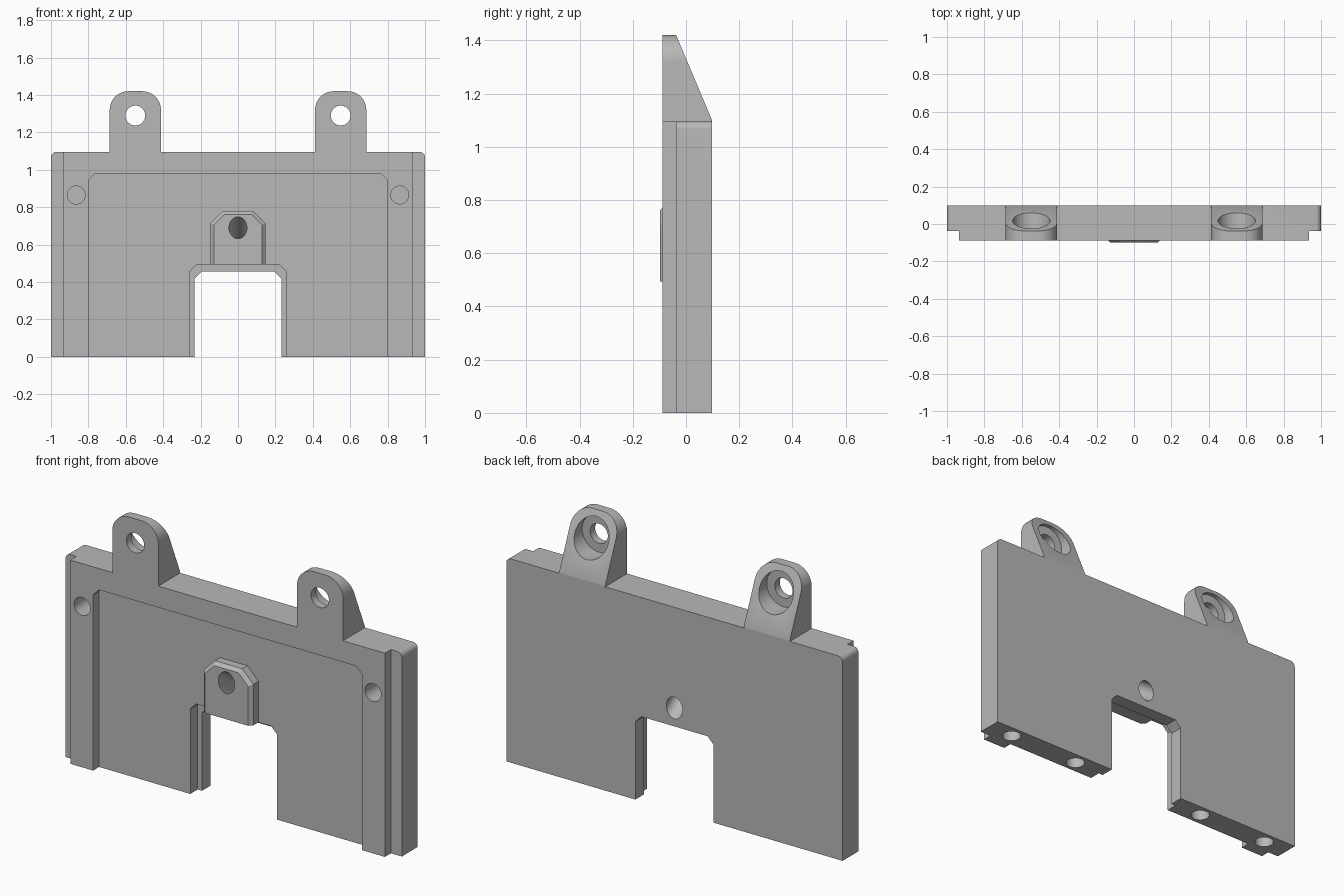
import bpy, bmesh, math
from mathutils import Matrix, Vector

cube = bpy.data.objects.get("Cube")
if cube:
    bpy.data.objects.remove(cube, do_unlink=True)

BACK, STEP, FRONT, BOSS = 0.098, -0.037, -0.088, -0.098
TOP = 1.095
EAR_X, HOLE_Z = 0.549, 1.29

grey = bpy.data.materials.new("plain_grey")
grey.use_nodes = True
colour = (0.48, 0.48, 0.48, 1)
grey.diffuse_color = colour
grey.node_tree.nodes["Principled BSDF"].inputs["Base Color"].default_value = colour


def make_object(name, bm):
    bmesh.ops.recalc_face_normals(bm, faces=bm.faces)
    mesh = bpy.data.meshes.new(name)
    bm.to_mesh(mesh)
    bm.free()
    mesh.materials.append(grey)
    obj = bpy.data.objects.new(name, mesh)
    bpy.context.collection.objects.link(obj)
    return obj


def loft(name, sections):
    """Solid through (y, xz outline) sections of equal point count."""
    bm = bmesh.new()
    rings = [[bm.verts.new((x, y, z)) for x, z in pts] for y, pts in sections]
    n = len(rings[0])
    for a, b in zip(rings, rings[1:]):
        for i in range(n):
            j = (i + 1) % n
            bm.faces.new((a[i], a[j], b[j], b[i]))
    bm.faces.new(rings[0])
    bm.faces.new(rings[-1])
    return make_object(name, bm)


def prism(name, pts, y0, y1):
    return loft(name, [(y0, pts), (y1, pts)])


def arch(half, bottom, top, corner, steps=1, cx=0):
    """Upright outline with chamfered (steps=1) or rounded top corners."""
    pts = [(half, bottom)]
    for i in range(steps + 1):
        a = math.pi / 2 * i / steps
        pts.append((half - corner + corner * math.cos(a),
                    top - corner + corner * math.sin(a)))
    pts += [(-x, z) for x, z in reversed(pts)]
    return [(x + cx, z) for x, z in pts]


def drill(name, start, end, radius):
    start, end = Vector(start), Vector(end)
    axis = end - start
    bm = bmesh.new()
    turn = axis.to_track_quat("Z", "Y").to_matrix().to_4x4()
    bmesh.ops.create_cone(bm, cap_ends=True, segments=48, radius1=radius,
                          radius2=radius, depth=axis.length,
                          matrix=Matrix.Translation((start + end) / 2) @ turn)
    return make_object(name, bm)


# Back panel with rounded top corners
body = prism("bracket_plate", arch(1, 0, TOP, 0.028, 8), STEP, BACK)

# Raised border around the front recess, open at the bottom
recess = arch(0.8, 0, 0.98, 0.036)
border = [(0.935, 0), (0.935, TOP), (-0.935, TOP), (-0.935, 0)] + recess[::-1]
added = [prism("front_border", border, FRONT, STEP + 0.015)]

# Chamfered central boss
outer = arch(0.147, 0.45, 0.78, 0.066)
inner = arch(0.129, 0.45, 0.762, 0.058)
added.append(loft("boss", [(STEP + 0.015, outer), (-0.08, outer), (BOSS, inner)]))

# Mounting ears
for side in (-1, 1):
    added.append(prism("ear", arch(0.137, TOP - 0.04, 1.42, 0.1, 12, side * EAR_X),
                       FRONT, BACK))

# Slope on the backs of the ears
bm = bmesh.new()
slope = (1.42 - 1.10) / (STEP - BACK)
ends = [(y, 1.10 + slope * (y - BACK)) for y in (-0.1, 0.12)]
tri = ends + [(0.12, ends[0][1])]
face = bm.faces.new([bm.verts.new((-1.2, y, z)) for y, z in tri])
ext = bmesh.ops.extrude_face_region(bm, geom=[face])["geom"]
bmesh.ops.translate(bm, vec=(2.4, 0, 0),
                    verts=[v for v in ext if isinstance(v, bmesh.types.BMVert)])
removed = [make_object("ear_slope_cutter", bm)]

# Stepped notch at the bottom
removed.append(prism("notch_cutter", arch(0.232, -0.1, 0.455, 0.036), -0.3, 0.3))
removed.append(prism("notch_step_cutter", arch(0.258, -0.1, 0.493, 0.036), -0.3, 0.025))

# Slanted hole through the boss
drop = 0.69
removed.append(drill("boss_hole_cutter", (0, BOSS - 0.1, 0.69 + 0.1 * drop),
                     (0, BACK + 0.1, 0.69 - drop * (BACK - BOSS + 0.1)), 0.048))

# Ear holes with counterbores, blind front holes and blind bottom holes
for side in (-1, 1):
    x = side * EAR_X
    removed.append(drill("ear_hole_cutter", (x, -0.2, HOLE_Z), (x, 0.2, HOLE_Z), 0.053))
    removed.append(drill("counterbore_cutter", (x, -0.045, HOLE_Z), (x, 0.2, HOLE_Z), 0.1))
    x = side * 0.865
    removed.append(drill("front_hole_cutter", (x, -0.2, 0.865), (x, 0.03, 0.865), 0.048))
    for x in (side * 0.42, side * 0.85):
        removed.append(drill("bottom_hole_cutter", (x, 0.03, -0.1), (x, 0.03, 0.2), 0.048))

# Combine everything into one solid
for parts, operation in ((added, "UNION"), (removed, "DIFFERENCE")):
    for part in parts:
        part.hide_render = True
        mod = body.modifiers.new(part.name, "BOOLEAN")
        mod.operation = operation
        mod.solver = "EXACT"
        mod.object = part
bpy.context.view_layer.update()
graph = bpy.context.evaluated_depsgraph_get()
solid = bpy.data.meshes.new_from_object(body.evaluated_get(graph))
body.modifiers.clear()
body.data = solid
for part in added + removed:
    bpy.data.objects.remove(part, do_unlink=True)

bpy.ops.object.select_all(action="DESELECT")
body.select_set(True)
bpy.context.view_layer.objects.active = body
bpy.ops.object.shade_smooth_by_angle(angle=math.radians(25))
